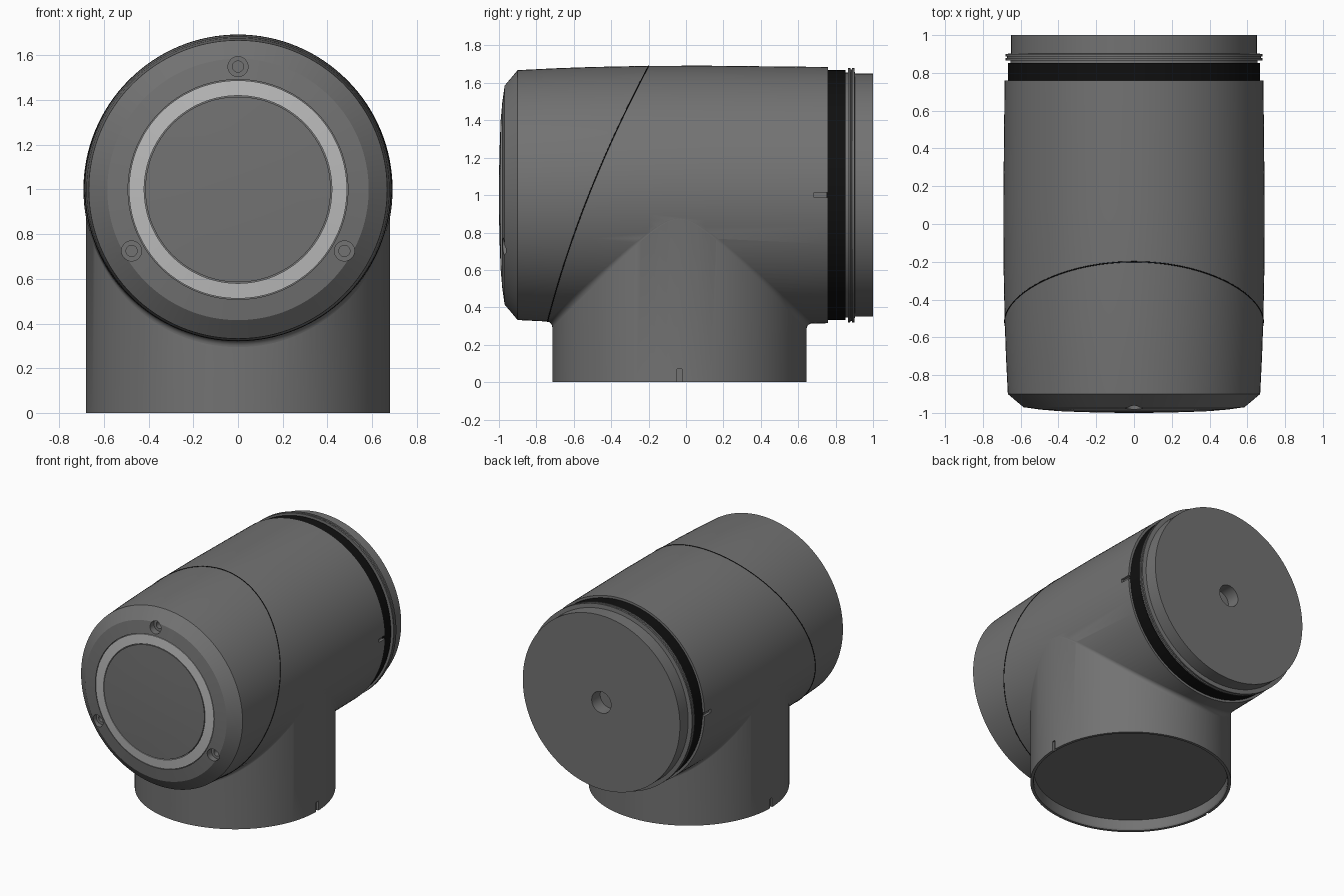
import bpy, bmesh, math
from mathutils import Vector

if "Cube" in bpy.data.objects:
    bpy.data.objects.remove(bpy.data.objects["Cube"])

SEG = 128
TUBE_R, TUBE_Y, FILLET = 0.68, -0.035, 0.03
BARREL = [(0.668, -0.9), (0.678, -0.7), (0.685, -0.5), (0.691, -0.2), (0.692, 0.1), (0.685, 0.76)]


def material(name, v):
    m = bpy.data.materials.new(name)
    m.diffuse_color = (v, v, v, 1)
    m.use_nodes = True
    m.node_tree.nodes["Principled BSDF"].inputs["Base Color"].default_value = m.diffuse_color
    return m


GREY, LIGHT, BLACK = material("dark_grey", 0.17), material("light_grey", 0.5), material("black", 0.005)


def barrel_radius(y):
    for (r0, y0), (r1, y1) in zip(BARREL, BARREL[1:]):
        if y <= y1:
            return r0 + (r1 - r0) * (y - y0) / (y1 - y0)
    return BARREL[-1][0]


def finish(bm, name, mat):
    bmesh.ops.remove_doubles(bm, verts=bm.verts, dist=1e-5)
    bmesh.ops.recalc_face_normals(bm, faces=bm.faces)
    me = bpy.data.meshes.new(name)
    bm.to_mesh(me)
    bm.free()
    ob = bpy.data.objects.new(name, me)
    bpy.context.collection.objects.link(ob)
    me.materials.append(mat)
    return ob


def skin(bm, rows):
    """Bridge closed rings of points with quads (triangles at poles)."""
    vs = [[bm.verts.new(p) for p in row] for row in rows]
    for a, b in zip(vs, vs[1:]):
        n = len(a)
        for i in range(n):
            bm.faces.new((a[i], a[(i + 1) % n], b[(i + 1) % n], b[i]))


def lathe(name, profile, axis="y", centre=(0, 1), mat=GREY, seg=SEG):
    """Revolve (radius, position) pairs about an axis line."""
    rows = []
    for r, a in profile:
        row = []
        for i in range(seg):
            t = math.tau * i / seg
            u, v = centre[0] + r * math.cos(t), centre[1] + r * math.sin(t)
            row.append((u, a, v) if axis == "y" else (u, v, a))
        rows.append(row)
    bm = bmesh.new()
    skin(bm, rows)
    return finish(bm, name, mat)


def box(name, centre, size):
    bm = bmesh.new()
    bmesh.ops.create_cube(bm, size=1)
    for v in bm.verts:
        v.co = Vector(centre) + Vector([c * s for c, s in zip(v.co, size)])
    return finish(bm, name, GREY)


def smooth(ob):
    bpy.ops.object.select_all(action="DESELECT")
    ob.select_set(True)
    bpy.context.view_layer.objects.active = ob
    bpy.ops.object.shade_smooth_by_angle(angle=math.radians(25))


def boolean(ob, other, op):
    other.hide_render = True
    m = ob.modifiers.new("cut", "BOOLEAN")
    m.operation, m.object, m.solver = op, other, "EXACT"
    bpy.context.view_layer.objects.active = ob
    bpy.ops.object.modifier_apply(modifier=m.name)
    bpy.data.objects.remove(other)


# Horizontal barrel with chamfered front
body = lathe("tee_body", [(0, -0.96), (0.492, -0.96), (0.492, -0.983), (0.585, -0.97)]
             + BARREL + [(0, 0.76)])

# Vertical socket with recessed base
socket = lathe("socket", [(0, 0.08), (0.655, 0.08), (0.655, 0.01), (0.66, 0), (TUBE_R, 0),
                          (TUBE_R, 0.98), (0, 0.98)], "z", (0, TUBE_Y))
boolean(body, socket, "UNION")

# Alignment slots on both sides
for s in (-1, 1):
    boolean(body, box("rear_slot", (s * 0.69, 0.73, 1.0), (0.05, 0.09, 0.026)), "DIFFERENCE")
    boolean(body, box("base_slot", (s * 0.69, TUBE_Y, 0.02), (0.05, 0.025, 0.1)), "DIFFERENCE")

# Three counterbored screw holes
for k in range(3):
    a = math.radians(90 + 120 * k)
    c = (0.55 * math.cos(a), 1 + 0.55 * math.sin(a))
    boolean(body, lathe("hole", [(0, -1.05), (0.045, -1.05), (0.045, -0.93), (0.025, -0.93),
                                 (0.025, -0.88), (0, -0.88)], "y", c, seg=32), "DIFFERENCE")
smooth(body)

# Rolling-ball fillet where the socket meets the barrel
rows = [[] for _ in range(6)]
for i in range(SEG):
    t = math.tau * i / SEG
    cx, cy = (TUBE_R + FILLET) * math.cos(t), TUBE_Y + (TUBE_R + FILLET) * math.sin(t)
    R = barrel_radius(cy)
    cz = 1 - math.sqrt(max((R + FILLET) ** 2 - cx ** 2, 0))
    C = Vector((cx, cy, cz))
    d0 = Vector((-math.cos(t), -math.sin(t), 0))
    d1 = Vector((-cx, 0, 1 - cz)).normalized()
    for j, row in enumerate(rows):
        row.append(C + d0.lerp(d1, j / 5).normalized() * FILLET)
bm = bmesh.new()
skin(bm, rows)
smooth(finish(bm, "socket_fillet", GREY))

# Slanted seam line around the barrel
cu = bpy.data.curves.new("seam_line", "CURVE")
cu.dimensions, cu.bevel_depth, cu.bevel_resolution = "3D", 0.003, 1
sp = cu.splines.new("POLY")
sp.points.add(SEG - 1)
for i, p in enumerate(sp.points):
    t = math.tau * i / SEG
    c = math.cos(t)
    y = -0.52 + 0.27 * c + 0.05 * c * c
    R = barrel_radius(y)
    p.co = (R * math.sin(t), y, 1 + R * c, 1)
sp.use_cyclic_u = True
cu.materials.append(BLACK)
bpy.context.collection.objects.link(bpy.data.objects.new("seam_line", cu))

# Front ring and lightly domed disc
smooth(lathe("front_ring", [(0.42, -0.96), (0.42, -0.989), (0.488, -0.983), (0.488, -0.96)], mat=LIGHT))
smooth(lathe("front_disc", [(0, -1), (0.14, -0.999), (0.28, -0.9955), (0.415, -0.99), (0.415, -0.96)]))

# Black gasket and rear collar with grooved flange and centre hole
smooth(lathe("gasket", [(0, 0.75), (0.668, 0.75), (0.668, 0.853), (0, 0.853)], mat=BLACK))
smooth(lathe("rear_collar", [(0, 0.85), (0.655, 0.85), (0.655, 0.866), (0.68, 0.866), (0.68, 0.878),
                             (0.672, 0.88), (0.672, 0.886), (0.68, 0.888), (0.68, 0.9), (0.65, 0.903),
                             (0.65, 1), (0.08, 1), (0.08, 0.9), (0, 0.9)]))
